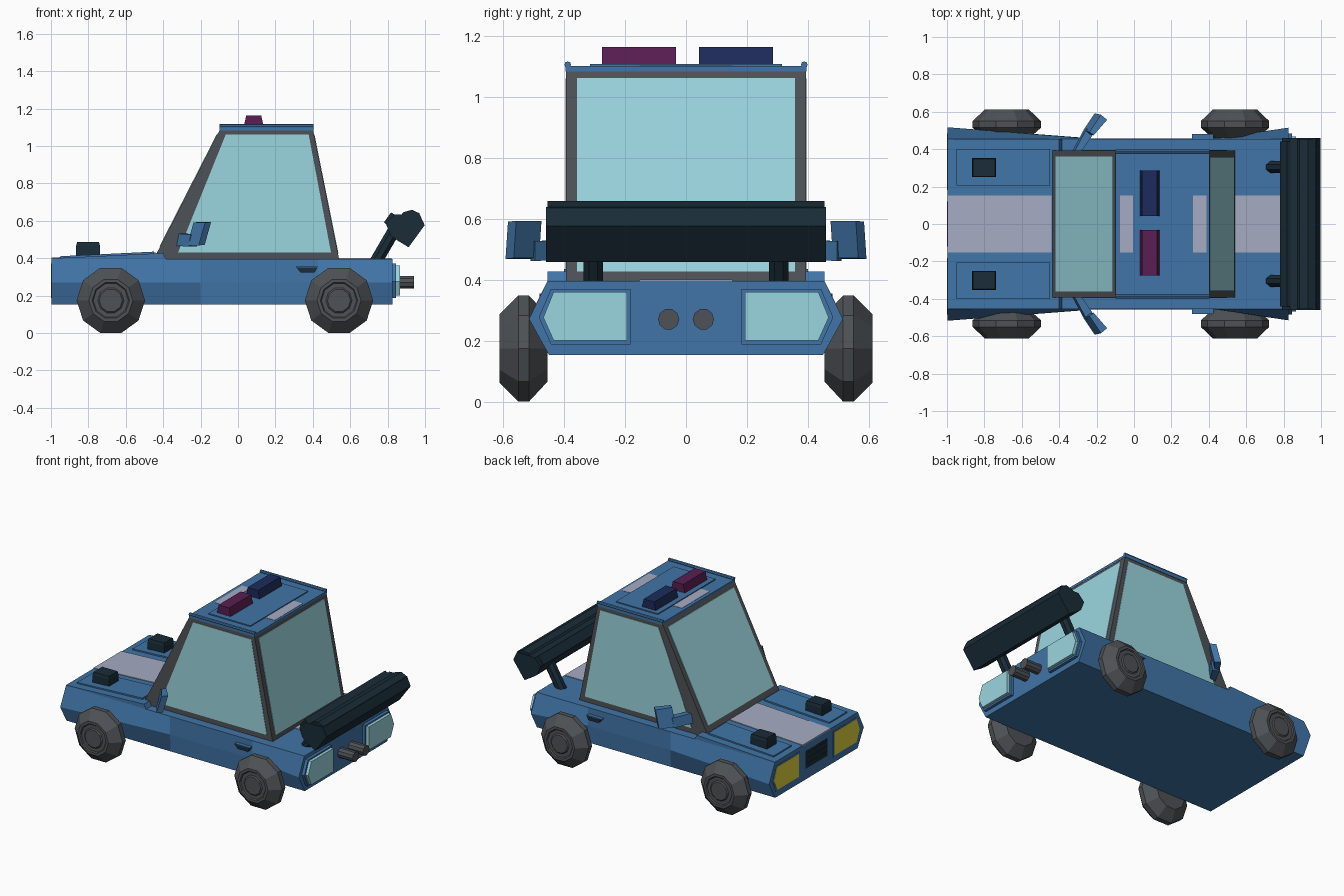
import bpy, bmesh, math
from mathutils import Vector

if "Cube" in bpy.data.objects:
    bpy.data.objects.remove(bpy.data.objects["Cube"])


def material(name, r, g, b):
    m = bpy.data.materials.new(name)
    m.diffuse_color = (r, g, b, 1)
    m.use_nodes = True
    m.node_tree.nodes["Principled BSDF"].inputs["Base Color"].default_value = m.diffuse_color
    return m


BLUE = material("body blue", .053, .178, .392)
GLASS = material("pale teal glass", .328, .67, .74)
STRIPE = material("pale stripe", .376, .41, .545)
GREY = material("dark grey", .076, .083, .092)
DARK = material("near black teal", .010, .025, .038)
YELLOW = material("headlight yellow", .76, .64, .05)
RED = material("beacon crimson", .100, .013, .085)
NAVY = material("beacon navy", .012, .024, .105)


def finish(name, bm, mat):
    bmesh.ops.recalc_face_normals(bm, faces=bm.faces[:])
    me = bpy.data.meshes.new(name)
    bm.to_mesh(me)
    bm.free()
    me.materials.append(mat)
    ob = bpy.data.objects.new(name, me)
    bpy.context.collection.objects.link(ob)
    return ob


def loft(name, rings, mat):
    """Skin equal-length closed rings and cap both ends."""
    bm = bmesh.new()
    vs = [[bm.verts.new(p) for p in ring] for ring in rings]
    n = len(vs[0])
    for a, b in zip(vs, vs[1:]):
        for i in range(n):
            j = (i + 1) % n
            bm.faces.new((a[i], a[j], b[j], b[i]))
    bm.faces.new(vs[0])
    bm.faces.new(vs[-1])
    return finish(name, bm, mat)


def prism(name, pts, vec, mat, top=1.0):
    """Extrude a polygon along vec, optionally tapering the far end."""
    pts = [Vector(p) for p in pts]
    c = sum(pts, Vector()) / len(pts)
    return loft(name, [pts, [c + (p - c) * top + Vector(vec) for p in pts]], mat)


def box(name, x0, x1, y0, y1, z0, z1, mat, top=1.0):
    return prism(name, [(x0, y0, z0), (x1, y0, z0), (x1, y1, z0), (x0, y1, z0)],
                 (0, 0, z1 - z0), mat, top)


def side_prism(name, xz, y0, y1, mat):
    return prism(name, [(x, y0, z) for x, z in xz], (0, y1 - y0, 0), mat)


# Body shell: station x, flare half width
stations = [(-.997, .517), (-.2, .456), (.43, .456), (.825, .515)]
rings = []
for x, w in stations:
    half = [(.449, .156), (w, .275), (.454, .40)]
    rings.append([(x, y, h) for y, h in half] + [(x, -y, h) for y, h in reversed(half)])
loft("body", rings, BLUE)


# Hood wedge, stripe, raised panels and scoops
def hood_z(x):
    return .403 + (x + .994) * .049


side_prism("hood", [(-.997, .39), (-.38, .39), (-.40, .431), (-.997, .403)],
           -.454, .454, BLUE)


def hood_plate(name, x0, x1, y0, y1, lift, mat):
    side_prism(name, [(x0, hood_z(x0) - .004), (x1, hood_z(x1) - .004),
                      (x1, hood_z(x1) + lift), (x0, hood_z(x0) + lift)], y0, y1, mat)


hood_plate("hood_stripe", -.998, -.44, -.152, .152, .004, STRIPE)
for s, side in ((1, "left"), (-1, "right")):
    hood_plate("hood_panel_" + side, -.95, -.45, s * .207, s * .40, .009, BLUE)
    box("hood_scoop_" + side, -.865, -.738, s * .25, s * .352, .41, .47, DARK)
    box("hood_scoop_cap_" + side, -.865, -.738, s * .25, s * .352, .47, .49, DARK, .92)
box("trunk_stripe", .54, .822, -.152, .152, .397, .404, STRIPE)

# Cabin frame and window plates
side_prism("cabin_frame", [(-.45, .40), (.54, .40), (.40, 1.095), (-.095, 1.095)],
           -.393, .393, GREY)
for s, side in ((1, "left"), (-1, "right")):
    side_prism("side_window_" + side,
               [(-.32, .435), (.497, .435), (.378, 1.064), (-.066, 1.064)],
               s * .390, s * .3955, GLASS)


def end_window(name, x_low, slope, z0, z1, w, d):
    x = lambda z: x_low + slope * (z - .4)
    prism(name, [(x(z0), -w, z0), (x(z0), w, z0), (x(z1), w, z1), (x(z1), -w, z1)],
          (d, 0, 0), GLASS)


end_window("windshield", -.45, .5108, .465, 1.066, .36, -.004)
end_window("rear_window", .54, -.2014, .43, 1.066, .357, .003)

# Roof with rails, raised panel, stripe pieces
box("roof", -.098, .403, -.396, .396, 1.087, 1.104, BLUE)
box("roof_panel", -.005, .315, -.315, .315, 1.10, 1.111, BLUE)
box("roof_stripe_front", -.075, -.006, -.152, .152, 1.10, 1.106, STRIPE)
box("roof_stripe_rear", .316, .388, -.152, .152, 1.10, 1.106, STRIPE)
for s, side in ((1, "left"), (-1, "right")):
    prism("roof_rail_" + side,
          [(-.098, s * .388 + .011 * math.cos(a * math.tau / 8),
            1.109 + .011 * math.sin(a * math.tau / 8)) for a in range(8)],
          (.501, 0, 0), BLUE)

# Beacons, trapezoid from the side
for name, y0, y1, mat in (("beacon_red", -.275, -.033, RED),
                          ("beacon_navy", .042, .285, NAVY)):
    side_prism(name, [(.03, 1.105), (.138, 1.105), (.124, 1.167), (.044, 1.167)],
               y0, y1, mat)

# Lights: pointed plates at both ends
lamp = [(.193, .204), (.193, .364), (.434, .364), (.468, .28), (.434, .204)]
rim = [(.182, .192), (.182, .374), (.443, .374), (.483, .28), (.443, .192)]
for s, side in ((1, "left"), (-1, "right")):
    for name, poly, x, d, mat in (("tail_light_rim_", rim, .82, .025, BLUE),
                                  ("tail_light_", lamp, .84, .025, GLASS),
                                  ("headlight_rim_", rim, -.99, -.0085, BLUE),
                                  ("headlight_", lamp, -.993, -.007, YELLOW)):
        prism(name + side, [(x, s * y, z) for y, z in poly], (d, 0, 0), mat)

# Front grille with slats
box("grille", -.9985, -.985, -.12, .12, .23, .35, DARK)
for i in range(3):
    z = .25 + i * .035
    box("grille_slat_%d" % i, -1.0, -.99, -.112, .112, z, z + .014, DARK)

# Exhaust pipes
for s, side in ((1, "left"), (-1, "right")):
    prism("exhaust_" + side,
          [(.82, s * .057 + .035 * math.cos(a * math.tau / 10),
            .274 + .035 * math.sin(a * math.tau / 10)) for a in range(10)],
          (.12, 0, 0), GREY)

# Side mirrors and door handles
for s, side in ((1, "left"), (-1, "right")):
    prism("mirror_arm_" + side,
          [(-.33, s * .39, .47), (-.29, s * .39, .47), (-.22, s * .495, .465),
           (-.265, s * .51, .465)], (.012, 0, .065), BLUE)
    prism("mirror_head_" + side,
          [(-.272, s * .50, .472), (-.21, s * .592, .472), (-.178, s * .565, .475),
           (-.25, s * .482, .475)], (.034, -s * .008, .122), BLUE)
    side_prism("door_handle_" + side,
               [(.31, .355), (.425, .355), (.41, .328), (.335, .328)],
               s * .45, s * .48, DARK)
    box("door_handle_cap_" + side, .31, .425, s * .45, s * .48, .355, .359, BLUE)

# Rear wing: main slab, leading lip, top ridge and struts
side_prism("wing_slab", [(.815, .525), (.79, .59), (.835, .637), (.97, .642),
                         (.998, .58), (.912, .462), (.85, .50)], -.46, .46, DARK)
side_prism("wing_lip", [(.78, .595), (.818, .648), (.86, .624), (.83, .55)],
           -.44, .44, DARK)
side_prism("wing_ridge", [(.86, .62), (.885, .650), (.93, .662), (.972, .643),
                          (.96, .60)], -.455, .455, DARK)
for s, side in ((1, "left"), (-1, "right")):
    prism("wing_strut_" + side,
          [(.74 + .042 * math.cos(a * math.tau / 8 + .3927),
            s * .304 + .035 * math.sin(a * math.tau / 8 + .3927), .39)
           for a in range(8)], (.105, 0, .18), DARK)

# Settle the bodywork slightly on the wheels
for ob in bpy.data.objects:
    ob.location.z = -.004

# Wheels: ten-sided lathe, profile of (distance from centre line, radius)
tyre = [(.455, .115), (.515, .183), (.55, .183), (.612, .118), (.612, .10),
        (.605, .094), (.605, .07), (.612, .062)]
for x, end in ((-.68, "front"), (.54, "rear")):
    for s, side in ((1, "left"), (-1, "right")):
        loft("wheel_%s_%s" % (end, side),
             [[(x + r * math.cos(a * math.tau / 10), s * y,
                .174 + r * math.sin(a * math.tau / 10)) for a in range(10)]
              for y, r in tyre], GREY)
